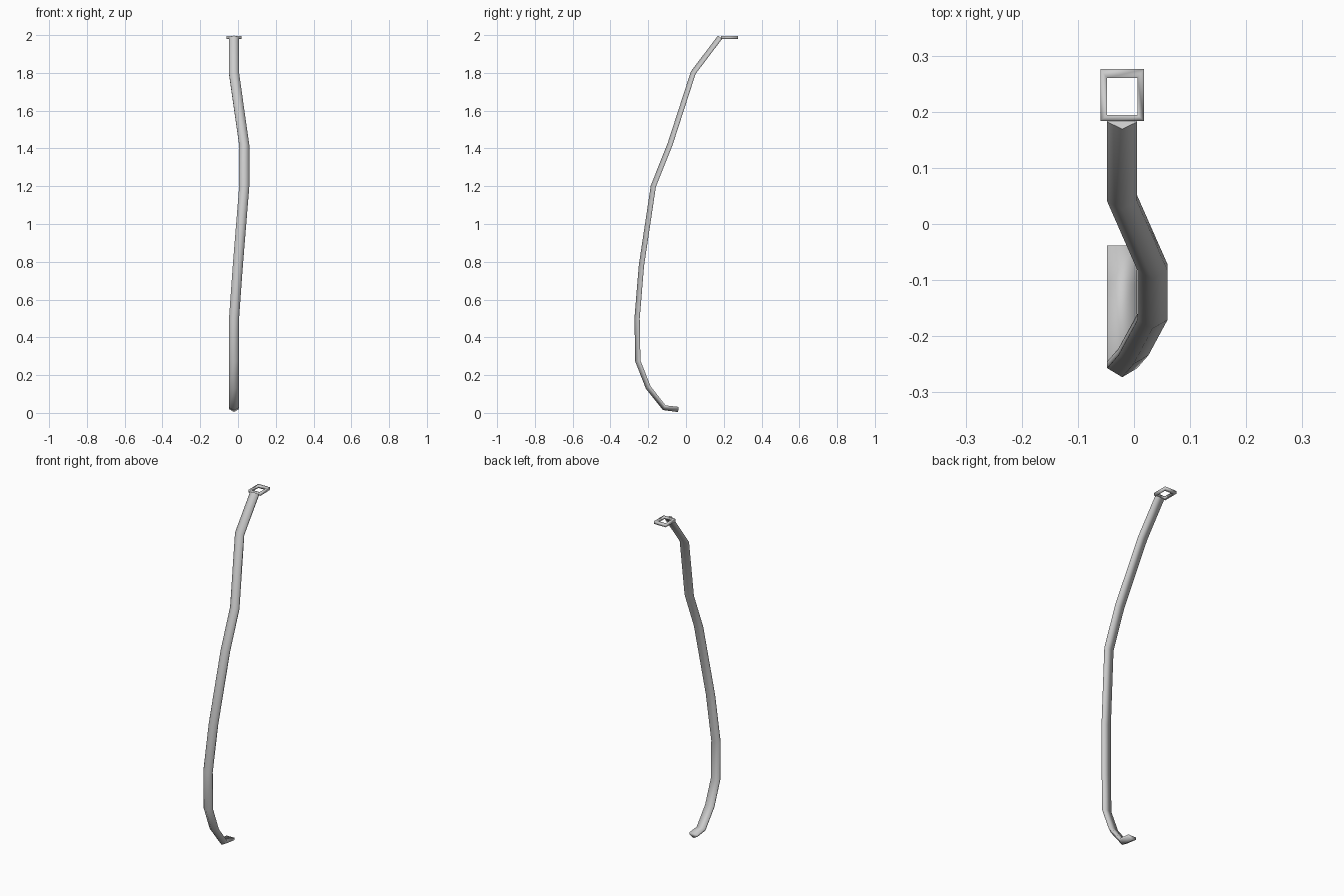
import bpy, bmesh
from mathutils import Vector

if "Cube" in bpy.data.objects:
    bpy.data.objects.remove(bpy.data.objects["Cube"])

# Centre line of the bent bar, foot to top
PATH = [Vector(p) for p in [
    (-.021, -.04, .02), (-.021, -.114, .029), (-.021, -.198, .135),
    (-.021, -.253, .275), (-.021, -.257, .5), (-.001, -.234, .78),
    (.033, -.171, 1.2), (.033, -.083, 1.42), (-.021, .04, 1.8),
    (-.021, .182, 1.988)]]
# Cross-section: pointed towards the front, flat at the back
SECTION = [(.0267, 0), (.0267, .012), (-.0267, .012), (-.0267, 0), (0, -.016)]


def finish(bm, name):
    bmesh.ops.recalc_face_normals(bm, faces=bm.faces)
    for f in bm.faces:
        f.smooth = True
    mesh = bpy.data.meshes.new(name)
    bm.to_mesh(mesh)
    bm.free()
    obj = bpy.data.objects.new(name, mesh)
    bpy.context.collection.objects.link(obj)


def bridge(bm, a, b):
    n = len(a)
    for i in range(n):
        bm.faces.new((a[i], a[(i + 1) % n], b[(i + 1) % n], b[i]))


# Bar: section swept along the path
bm = bmesh.new()
rings = []
side = Vector((1, 0, 0))
for i, p in enumerate(PATH):
    before = (p - PATH[max(i - 1, 0)]).normalized()
    after = (PATH[min(i + 1, len(PATH) - 1)] - p).normalized()
    t = before + after
    t.x = 0
    n = t.normalized().cross(side)
    rings.append([bm.verts.new(p + side * u - n * -v) for u, v in SECTION])
for a, b in zip(rings, rings[1:]):
    bridge(bm, a, b)
bm.faces.new(rings[0])
top_cap = bm.faces.new(rings[-1])
for e in top_cap.edges:
    e.smooth = False
finish(bm, "bent_bar")

# Rectangular loop at the top
bm = bmesh.new()


def rect(x0, x1, y0, y1, z):
    return [bm.verts.new((x, y, z)) for x, y in
            ((x0, y0), (x1, y0), (x1, y1), (x0, y1))]


OUTER, INNER = (-.06, .018, .184, .276), (-.048, .006, .194, .26)
loops = [rect(*r, z) for r, z in (
    (OUTER, 1.98), (OUTER, 1.995), (INNER, 1.995), (INNER, 1.98))]
for a, b in zip(loops, loops[1:] + loops[:1]):
    bridge(bm, a, b)
finish(bm, "top_loop")
